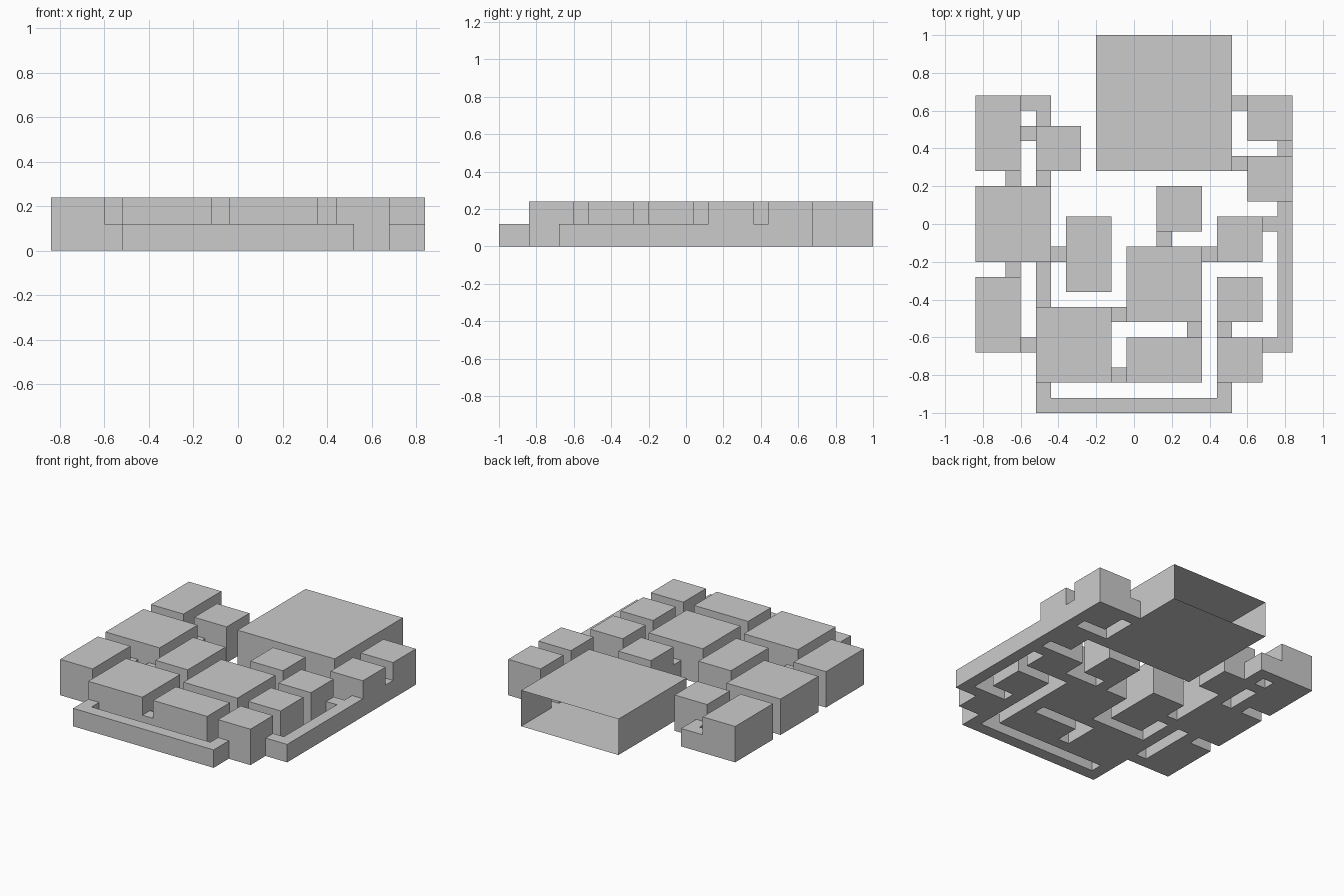
import bpy, bmesh
from mathutils import Vector

if "Cube" in bpy.data.objects:
    bpy.data.objects.remove(bpy.data.objects["Cube"])

C, H = 0.08, 0.12            # floor cell size, height of one level
ORIGIN = Vector((-0.84, -1.0, 0))

# Rooms, two levels tall: column, row, width, depth in cells
ROOMS = {
    "great_hall": (8, 16, 9, 9),
    "back_left_room": (0, 16, 3, 5),
    "back_left_closet": (4, 16, 3, 3),
    "left_room": (0, 10, 5, 5),
    "front_left_room": (0, 4, 3, 5),
    "inner_left_room": (6, 8, 3, 5),
    "inner_small_room": (12, 12, 3, 3),
    "central_room": (10, 6, 5, 5),
    "right_room_back": (16, 10, 3, 3),
    "right_room_middle": (16, 6, 3, 3),
    "right_room_front": (16, 2, 3, 3),
    "front_room": (10, 2, 5, 3),
    "front_square_room": (4, 2, 5, 5),
    "back_right_room": (18, 18, 3, 3),
    "mid_right_room": (18, 14, 3, 3),
}

# One-cell-wide bent corridors, one level tall: corner cells of each path
CORRIDORS = {
    "front_corridor": [(4, 1), (4, 0), (16, 0), (16, 1)],
    "right_corridor": [(19, 4), (20, 4), (20, 13)],
    "right_branch": [(19, 12), (19, 12)],
    "back_left_corridor": [(3, 20), (4, 20), (4, 19)],
    "left_corridor": [(4, 7), (4, 9)],
}
# Single-cell links between neighbouring rooms
LINKS = [(3, 18), (2, 15), (4, 15), (5, 10), (2, 9), (3, 4), (9, 6), (9, 2),
         (14, 5), (12, 11), (15, 10), (16, 5), (17, 20), (17, 16), (20, 17)]


def path_cells(pts):
    cells = set()
    for (a, b), (c, d) in zip(pts, pts[1:]):
        cells |= {(i, j, 0) for i in range(min(a, c), max(a, c) + 1)
                  for j in range(min(b, d), max(b, d) + 1)}
    return cells


parts = {n: {(i, j, k) for i in range(x, x + w) for j in range(y, y + d) for k in (0, 1)}
         for n, (x, y, w, d) in ROOMS.items()}
parts.update({n: path_cells(p) for n, p in CORRIDORS.items()})
parts.update({f"link_{n + 1}": {(i, j, 0)} for n, (i, j) in enumerate(LINKS)})

# Filled space; the extra row behind the hall leaves its back end open
filled = set().union(*parts.values()) | {(i, 25, k) for i in range(8, 17) for k in (0, 1)}


def build_shell(name, cells):
    """Thin walls around the cells, with doorways left open to neighbours."""
    bm = bmesh.new()
    for cell in cells:
        for axis in range(3):
            for side in (0, 1):
                near = list(cell)
                near[axis] += 2 * side - 1
                if tuple(near) in filled:
                    continue
                u, v = (axis + 1) % 3, (axis + 2) % 3
                ring = []
                for du, dv in ((0, 0), (1, 0), (1, 1), (0, 1)):
                    p = list(cell)
                    p[axis] += side
                    p[u] += du
                    p[v] += dv
                    ring.append(bm.verts.new(ORIGIN + Vector((p[0] * C, p[1] * C, p[2] * H))))
                bm.faces.new(ring if side else ring[::-1])
    bmesh.ops.remove_doubles(bm, verts=bm.verts[:], dist=1e-4)
    bmesh.ops.dissolve_limit(bm, angle_limit=0.01, verts=bm.verts[:], edges=bm.edges[:])
    me = bpy.data.meshes.new(name)
    bm.to_mesh(me)
    bm.free()
    bpy.context.collection.objects.link(bpy.data.objects.new(name, me))


for name, cells in parts.items():
    build_shell(name, cells)
